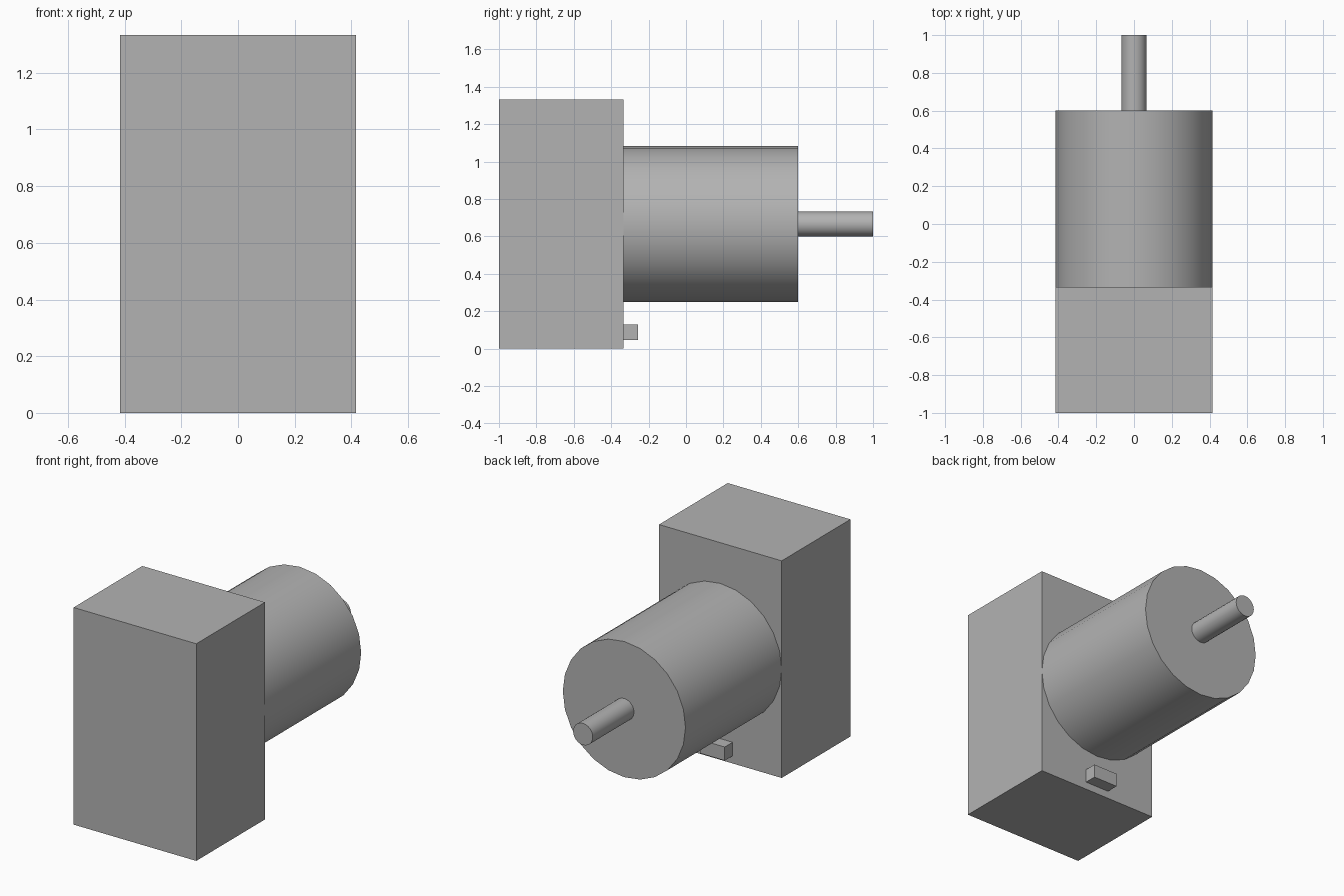
import bpy
import math
from mathutils import Vector

default = bpy.data.objects.get("Cube")
if default:
    bpy.data.objects.remove(default, do_unlink=True)

# One plain grey for every part
grey = bpy.data.materials.new("plain_grey")
grey.use_nodes = True
colour = (0.45, 0.45, 0.45, 1.0)
grey.diffuse_color = colour
grey.node_tree.nodes["Principled BSDF"].inputs["Base Color"].default_value = colour


def box(name, low, high):
    low, high = Vector(low), Vector(high)
    bpy.ops.mesh.primitive_cube_add(size=1, location=(low + high) / 2)
    obj = bpy.context.object
    obj.name = name
    obj.scale = high - low
    bpy.ops.object.transform_apply(location=False, rotation=False, scale=True)
    obj.data.materials.append(grey)
    return obj


def rod(name, radius, y0, y1, z, sides=24):
    # Cylinder lying along y
    bpy.ops.mesh.primitive_cylinder_add(
        vertices=sides, radius=radius, depth=y1 - y0,
        location=(0, (y0 + y1) / 2, z), rotation=(math.pi / 2, 0, 0))
    obj = bpy.context.object
    obj.name = name
    obj.data.materials.append(grey)
    bpy.ops.object.shade_smooth_by_angle(angle=math.radians(30))
    return obj


half_width = 0.4167
back = -0.3333
axis_z = 0.6667

# Upright housing, drum, output shaft and small locating tab
box("housing", (-half_width, -1, 0), (half_width, back, 1.3333))
rod("drum", half_width, back, 0.6, axis_z)
rod("shaft", 0.0667, 0.6, 1, axis_z)
box("locating_tab", (-0.0833, back, 0.0467), (0.0833, -0.2567, 0.13))
